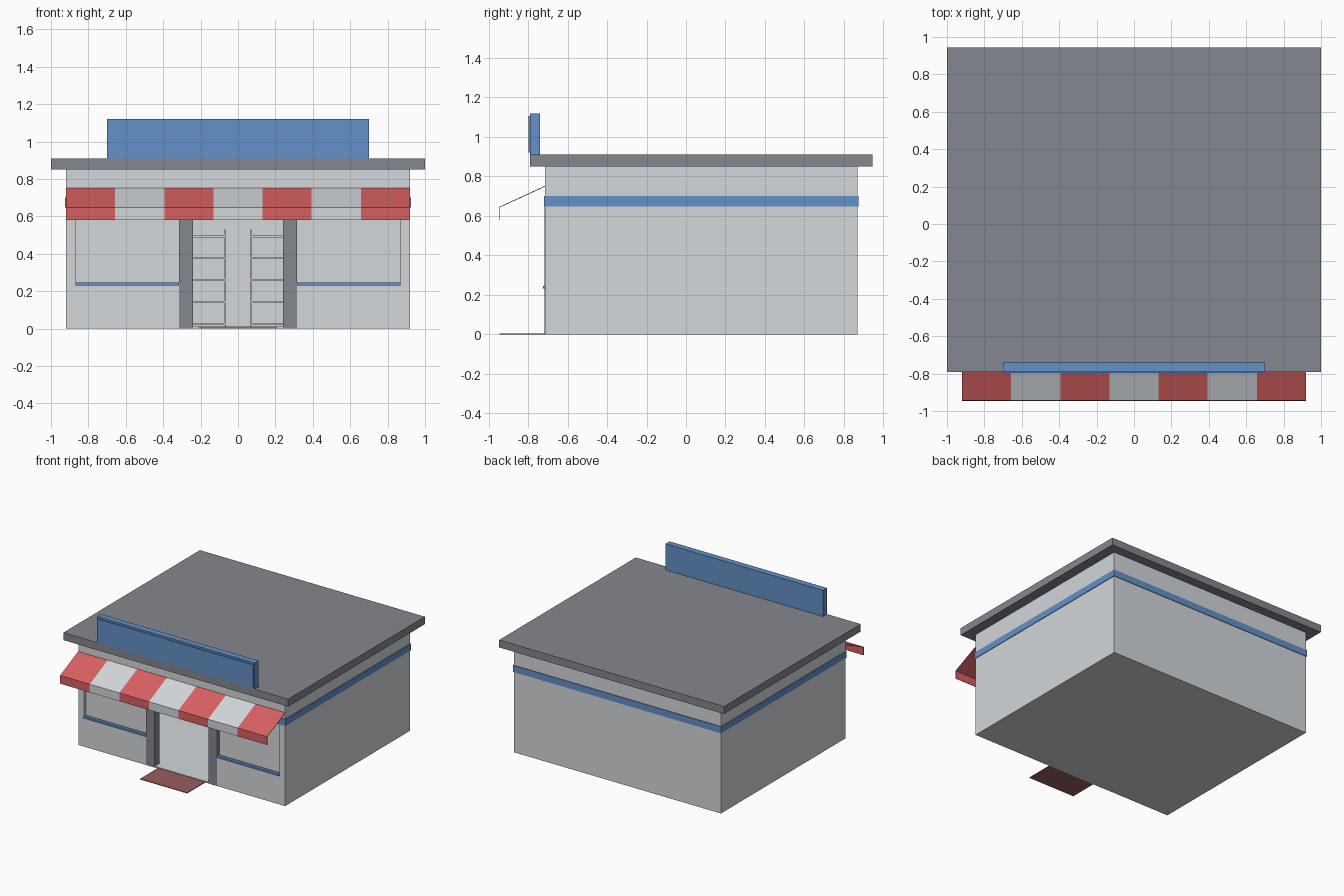
import bpy
import bmesh

old = bpy.data.objects.get("Cube")
if old:
    bpy.data.objects.remove(old, do_unlink=True)


def material(name, srgb):
    col = [((c / 255 + 0.055) / 1.055) ** 2.4 for c in srgb] + [1.0]
    m = bpy.data.materials.new(name)
    m.use_nodes = True
    m.diffuse_color = col
    bsdf = next(n for n in m.node_tree.nodes if n.type == 'BSDF_PRINCIPLED')
    bsdf.inputs["Base Color"].default_value = col
    bsdf.inputs["Roughness"].default_value = 0.8
    return m


GREY = material("light grey", (211, 215, 218))
DARK = material("slate grey", (132, 135, 143))
BLUE = material("shop blue", (99, 145, 200))
RED = material("awning red", (216, 96, 97))
MAT = material("dull red", (152, 93, 93))


def finish(name, bm, *mats):
    bmesh.ops.recalc_face_normals(bm, faces=bm.faces)
    me = bpy.data.meshes.new(name)
    bm.to_mesh(me)
    bm.free()
    for m in mats:
        me.materials.append(m)
    ob = bpy.data.objects.new(name, me)
    bpy.context.collection.objects.link(ob)
    return ob


def box(name, x, y, z, mat):
    """Box from (low, high) pairs on each axis."""
    bm = bmesh.new()
    bmesh.ops.create_cube(bm, size=1)
    for v in bm.verts:
        for i, (lo, hi) in enumerate((x, y, z)):
            v.co[i] = hi if v.co[i] > 0 else lo
    return finish(name, bm, mat)


def front_profile(name, pts, y0, y1, mat):
    """Outline in x and z, extruded along y."""
    bm = bmesh.new()
    face = bm.faces.new([bm.verts.new((x, y0, z)) for x, z in pts])
    new = bmesh.ops.extrude_face_region(bm, geom=[face])["geom"]
    for v in new:
        if isinstance(v, bmesh.types.BMVert):
            v.co.y = y1
    return finish(name, bm, mat)


def cut(target, cutter):
    cutter.hide_render = True
    mod = target.modifiers.new("cut", 'BOOLEAN')
    mod.operation = 'DIFFERENCE'
    mod.object = cutter
    bpy.context.view_layer.objects.active = target
    bpy.ops.object.modifier_apply(modifier=mod.name)
    bpy.data.objects.remove(cutter, do_unlink=True)


HALF, FRONT, BACK = 0.92, -0.715, 0.87
EAVE, ROOF, HEAD, SILL = 0.85, 0.91, 0.645, 0.24
POST_IN, POST_OUT, WINDOW = 0.24, 0.315, 0.87

# Hollow building shell with a doorway and two wide windows
walls = box("walls", (-HALF, HALF), (FRONT, BACK), (0, EAVE), GREY)
cut(walls, box("room", (-0.88, 0.88), (FRONT + 0.04, BACK - 0.04), (0.01, 0.82), GREY))
side = [(POST_OUT, 0.01), (POST_OUT, SILL), (WINDOW, SILL), (WINDOW, HEAD)]
outline = side + [(-x, z) for x, z in reversed(side)]
cut(walls, front_profile("openings", outline, FRONT - 0.05, FRONT + 0.06, GREY))

# Overhanging flat roof
box("roof", (-1, 1), (-0.79, 0.945), (EAVE, ROOF), DARK)

# Blue band running round the walls
band = box("wall_band", (-HALF - 0.005, HALF + 0.005), (FRONT - 0.005, BACK + 0.005),
           (HEAD + 0.002, 0.70), BLUE)
cut(band, box("band_inside", (-HALF + 0.01, HALF - 0.01),
              (FRONT + 0.01, BACK - 0.01), (0.6, 0.75), BLUE))

# Sign board with a raised front panel
box("sign_board", (-0.70, 0.70), (-0.79, -0.74), (ROOF, 1.12), BLUE)
box("sign_panel", (-0.69, 0.69), (-0.797, -0.79), (0.92, 1.105), BLUE)

# Striped awning: sloping sheet with a hanging valance
bm = bmesh.new()
section = [(FRONT, 0.75), (-0.943, HEAD), (-0.943, 0.58)]
stripes = 7
rows = [[bm.verts.new((-HALF + 2 * HALF * i / stripes, y, z)) for y, z in section]
        for i in range(stripes + 1)]
for i in range(stripes):
    for j in range(2):
        f = bm.faces.new((rows[i][j], rows[i][j + 1], rows[i + 1][j + 1], rows[i + 1][j]))
        f.material_index = i % 2
awning = finish("awning", bm, RED, GREY)
sheet = awning.modifiers.new("thickness", 'SOLIDIFY')
sheet.thickness = 0.004
sheet.offset = 0

# Door mat in front of the entrance
box("door_mat", (-0.21, 0.21), (-0.945, FRONT), (0, 0.005), MAT)

# Paired parts on both sides of the doorway
for s, label in ((1, "left"), (-1, "right")):
    def pair(name, x, y, z, mat):
        return box(label + "_" + name, sorted((s * x[0], s * x[1])), y, z, mat)

    pair("door_post", (POST_IN, POST_OUT), (FRONT - 0.001, -0.655), (0, HEAD), DARK)
    pair("window_pane", (POST_OUT, WINDOW), (-0.685, -0.677), (SILL, HEAD), GREY)
    pair("window_sill", (POST_OUT, WINDOW), (-0.725, -0.70), (0.231, 0.246), BLUE)

    # Shelf rack against the back wall
    for x in (0.066, 0.79):
        for y in (0.56, 0.81):
            pair("rack_upright", (x, x + 0.008), (y, y + 0.01), (0.01, 0.53), GREY)
    for k in range(5):
        z = 0.02 + 0.117 * k
        pair("rack_shelf", (0.074, 0.79), (0.562, 0.82), (z, z + 0.01), GREY)

# Service counter inside
box("counter", (0.34, 0.80), (-0.53, -0.36), (0.01, 0.22), BLUE)
